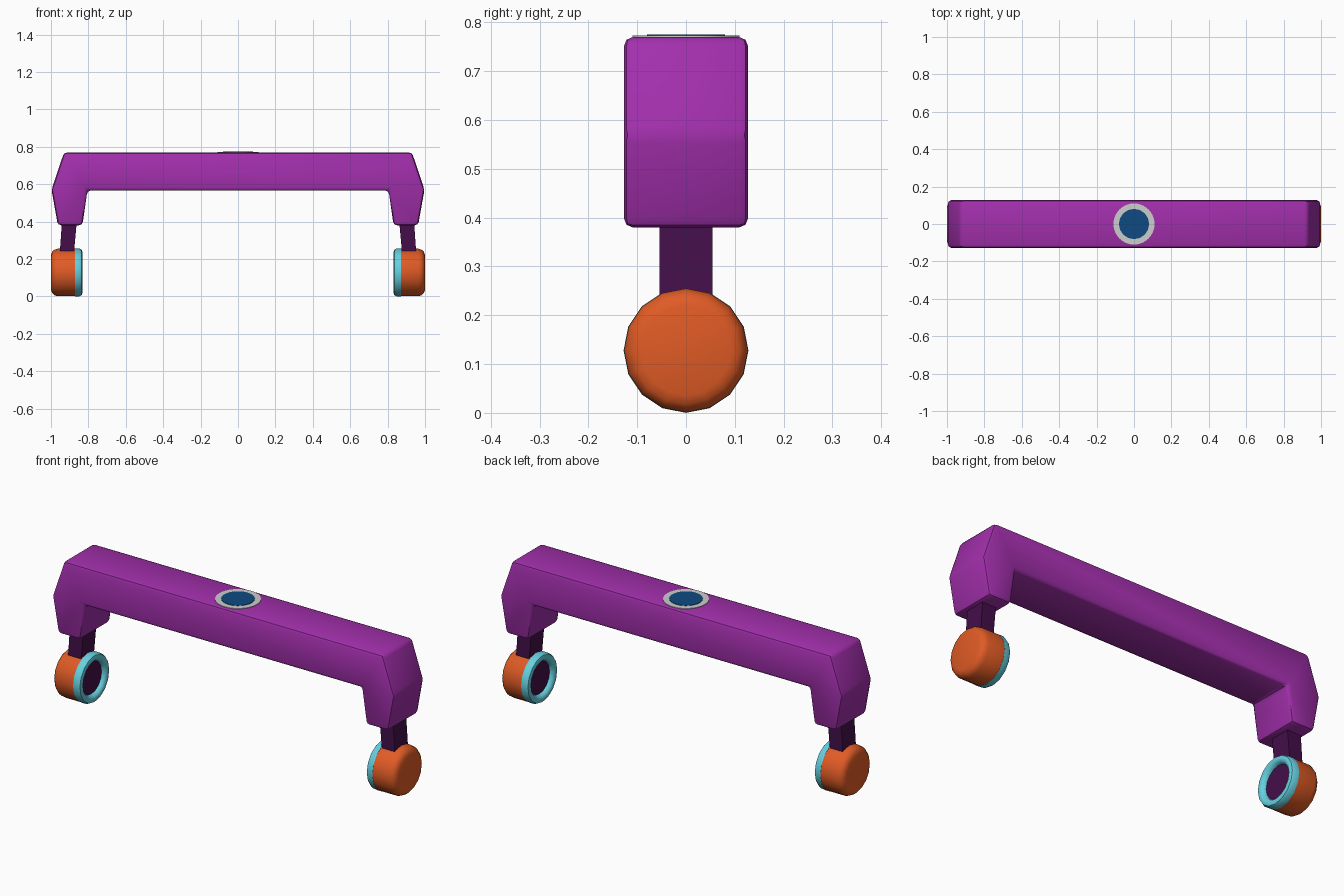
import bpy, bmesh, math

if "Cube" in bpy.data.objects:
    bpy.data.objects.remove(bpy.data.objects["Cube"])


def material(name, srgb):
    m = bpy.data.materials.new(name)
    lin = [(c / 255 / 12.92) if c < 11 else ((c / 255 + 0.055) / 1.055) ** 2.4 for c in srgb]
    m.diffuse_color = (*lin, 1)
    m.use_nodes = True
    m.node_tree.nodes["Principled BSDF"].inputs["Base Color"].default_value = m.diffuse_color
    return m


PURPLE = material("purple", (162, 47, 172))
DARK = material("dark_purple", (68, 15, 74))
ORANGE = material("orange", (224, 91, 37))
CYAN = material("light_cyan", (102, 208, 224))
GREY = material("light_grey", (205, 205, 205))
BLUE = material("deep_blue", (13, 74, 130))


def finish(name, bm, mat, angle=35):
    bmesh.ops.recalc_face_normals(bm, faces=bm.faces)
    me = bpy.data.meshes.new(name)
    bm.to_mesh(me)
    bm.free()
    me.materials.append(mat)
    me.shade_smooth()
    me.set_sharp_from_angle(angle=math.radians(angle))
    ob = bpy.data.objects.new(name, me)
    bpy.context.collection.objects.link(ob)
    return ob


def extrude_profile(name, pts, half_y, mat, bevel=0):
    """Extrude an XZ outline symmetrically along y."""
    bm = bmesh.new()
    f = bm.faces.new([bm.verts.new((x, -half_y, z)) for x, z in pts])
    r = bmesh.ops.extrude_face_region(bm, geom=[f])
    for v in r["geom"]:
        if isinstance(v, bmesh.types.BMVert):
            v.co.y = half_y
    bmesh.ops.recalc_face_normals(bm, faces=bm.faces)
    if bevel:
        bmesh.ops.bevel(bm, geom=bm.edges[:], offset=bevel, segments=2,
                        profile=0.5, affect='EDGES')
    return finish(name, bm, mat)


def lathe(name, prof, mat, place, closed=False, n=16):
    """Spin (height, radius) points; place(h, a, b) gives the final position."""
    bm = bmesh.new()
    rings = []
    for h, r in prof:
        rings.append([bm.verts.new(place(h, r * math.sin(t), r * math.cos(t)))
                      for t in (2 * math.pi * i / n for i in range(n))])
    if closed:
        rings.append(rings[0])
    for a, b in zip(rings, rings[1:]):
        for i in range(n):
            j = (i + 1) % n
            bm.faces.new((a[i], a[j], b[j], b[i]))
    if not closed:
        bm.faces.new(rings[0])
        bm.faces.new(rings[-1])
    return finish(name, bm, mat)


# headband: one mirrored arch outline
half = [(0.93, 0.77), (0.997, 0.57), (0.963, 0.38), (0.832, 0.38), (0.805, 0.566)]
outline = half + [(-x, z) for x, z in reversed(half)]
extrude_profile("headband", outline, 0.127, PURPLE, 0.018)

# round badge on top of the band
up = lambda h, a, b: (a, b, h)
lathe("badge_rim", [(0.765, 0.11), (0.773, 0.11)], GREY, up, n=32)
lathe("badge_disc", [(0.766, 0.08), (0.775, 0.08)], BLUE, up, n=32)

# hanging arms and ear cups on both sides
CZ = 0.128
for side, s in (("left", -1), ("right", 1)):
    stem = [(0.86, 0.42), (0.94, 0.42), (0.955, 0.2), (0.88, 0.2)]
    extrude_profile(side + "_stem", [(s * x, z) for x, z in stem], 0.054, DARK)
    out = lambda h, a, b, s=s: (s * h, a, CZ + b)
    lathe(side + "_ear_cup", [(0.868, 0.127), (0.965, 0.127), (0.983, 0.121),
                              (0.994, 0.11), (1.0, 0.092)], ORANGE, out)
    lathe(side + "_ear_cushion", [(0.872, 0.085), (0.872, 0.128), (0.848, 0.128),
                                  (0.836, 0.122), (0.832, 0.11), (0.835, 0.098),
                                  (0.845, 0.089), (0.855, 0.086)], CYAN, out, closed=True)
    lathe(side + "_speaker_pad", [(0.855, 0.09), (0.87, 0.09)], DARK, out)
